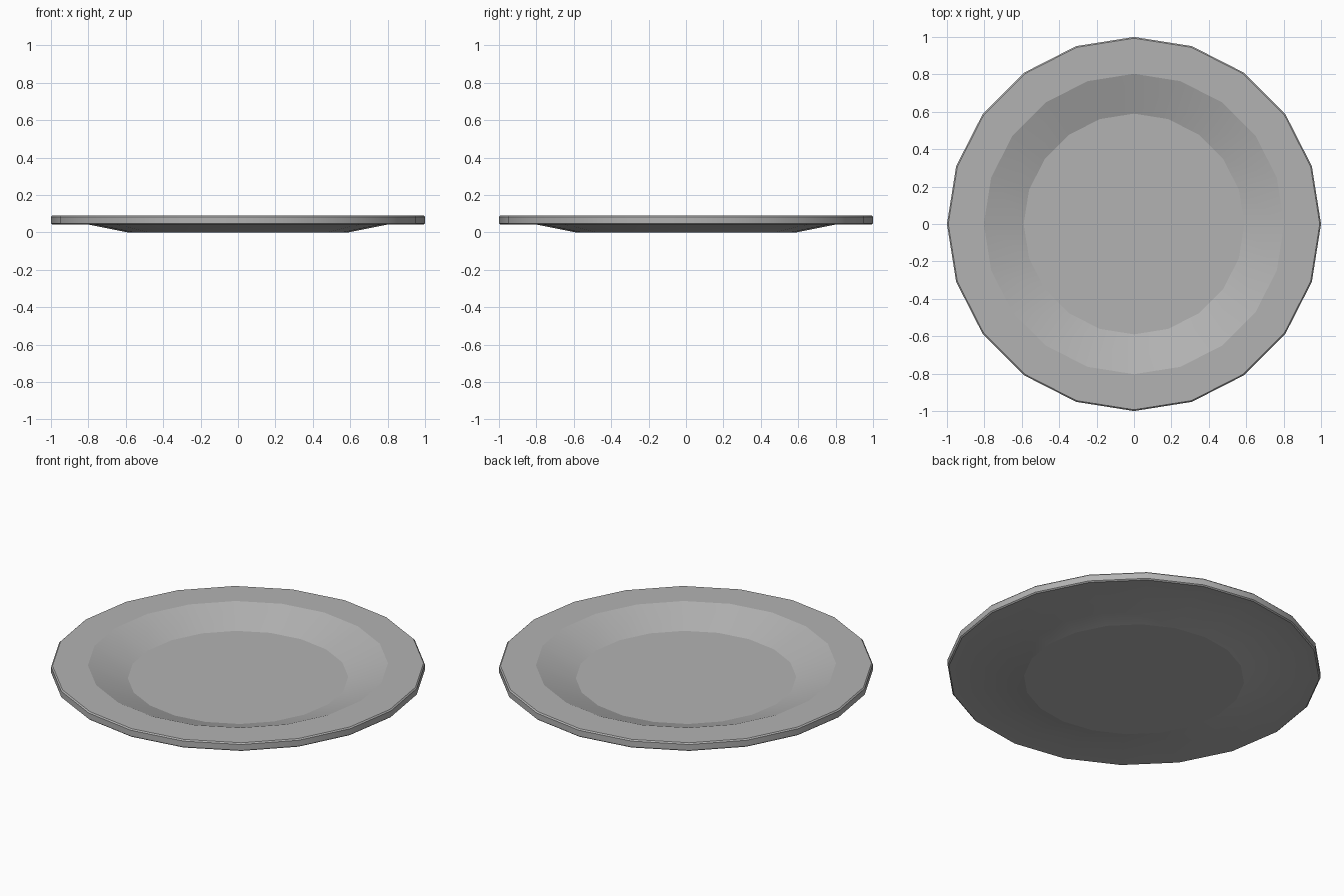
import bpy, bmesh, math

if "Cube" in bpy.data.objects:
    bpy.data.objects.remove(bpy.data.objects["Cube"])

SIDES = 20
# Plate cross-section (radius, height): underside, rim edge, inner well
PROFILE = [(0.59, 0.0), (0.80, 0.042), (0.993, 0.042), (1.0, 0.048),
           (1.0, 0.083), (0.993, 0.09), (0.803, 0.09), (0.59, 0.013)]
SOFT_RINGS = {1}  # the underside blends smoothly here; other rings are crisp

bm = bmesh.new()
rings = []
for r, z in PROFILE:
    rings.append([bm.verts.new((r * math.cos(2 * math.pi * i / SIDES),
                                r * math.sin(2 * math.pi * i / SIDES), z))
                  for i in range(SIDES)])

# Walls between consecutive rings
for a, b in zip(rings, rings[1:]):
    for i in range(SIDES):
        j = (i + 1) % SIDES
        bm.faces.new((a[i], a[j], b[j], b[i]))

# Flat base and eating surface
bm.faces.new(rings[0][::-1])
bm.faces.new(rings[-1])
bmesh.ops.recalc_face_normals(bm, faces=bm.faces)

# Smooth shading around the plate, crisp edges between bands
for f in bm.faces:
    f.smooth = True
for k, ring in enumerate(rings):
    if k not in SOFT_RINGS:
        for i in range(SIDES):
            bm.edges.get((ring[i], ring[(i + 1) % SIDES])).smooth = False

mesh = bpy.data.meshes.new("plate")
bm.to_mesh(mesh)
bm.free()
plate = bpy.data.objects.new("plate", mesh)
bpy.context.collection.objects.link(plate)

# Mid-grey glaze
glaze = bpy.data.materials.new("grey_glaze")
glaze.diffuse_color = (0.45, 0.45, 0.45, 1)
glaze.use_nodes = True
glaze.node_tree.nodes["Principled BSDF"].inputs["Base Color"].default_value = glaze.diffuse_color
mesh.materials.append(glaze)
